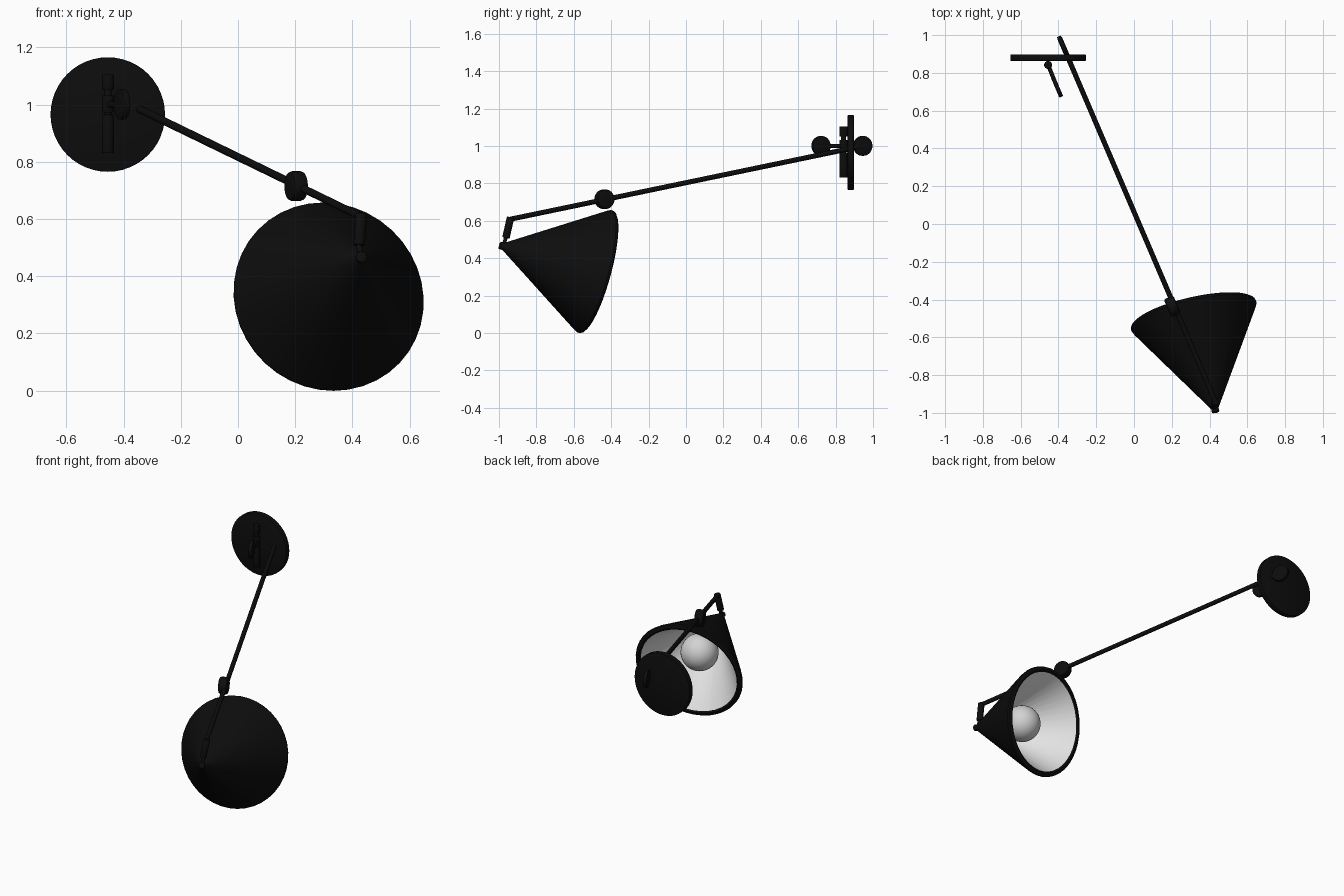
import bpy, math
from mathutils import Vector

if "Cube" in bpy.data.objects:
    bpy.data.objects.remove(bpy.data.objects["Cube"])


def material(name, v):
    m = bpy.data.materials.new(name)
    m.diffuse_color = (v, v, v, 1)
    m.use_nodes = True
    m.node_tree.nodes["Principled BSDF"].inputs["Base Color"].default_value = m.diffuse_color
    return m


black = material("black metal", 0.004)
white = material("white inside", 0.8)
glass = material("bulb glass", 0.65)


def lathe(name, base, axis, profile, mats, rule=None, sides=32):
    """Revolve (radius, height) points round an axis that starts at base."""
    rot = Vector(axis).to_track_quat('Z', 'Y')
    base = Vector(base)
    verts, faces, slots = [], [], []
    for r, h in profile:
        for i in range(sides):
            a = 2 * math.pi * i / sides
            verts.append(base + rot @ Vector((r * math.cos(a), r * math.sin(a), h)))
    for k in range(len(profile) - 1):
        for i in range(sides):
            j = (i + 1) % sides
            faces.append((k * sides + i, k * sides + j, (k + 1) * sides + j, (k + 1) * sides + i))
            slots.append(rule(k) if rule else 0)
    n = (len(profile) - 1) * sides
    faces += [tuple(reversed(range(sides))), tuple(range(n, n + sides))]
    slots += [rule(0) if rule else 0, rule(len(profile) - 2) if rule else 0]
    me = bpy.data.meshes.new(name)
    me.from_pydata(verts, [], faces)
    ob = bpy.data.objects.new(name, me)
    bpy.context.collection.objects.link(ob)
    for m in mats:
        me.materials.append(m)
    for p, s in zip(me.polygons, slots):
        p.material_index = s
    bpy.ops.object.select_all(action='DESELECT')
    ob.select_set(True)
    bpy.context.view_layer.objects.active = ob
    bpy.ops.object.shade_smooth_by_angle(angle=math.radians(35))
    return ob


def rod(name, a, b, r, bevel=0.0, sides=24):
    """Cylinder between two points, with optionally softened ends."""
    d = Vector(b) - Vector(a)
    n = d.length
    prof = [(r, 0), (r, n)]
    if bevel:
        s = bevel * 0.3
        prof = [(r - bevel, 0), (r - s, s), (r, bevel),
                (r, n - bevel), (r - s, n - s), (r - bevel, n)]
    return lathe(name, a, d, prof, [black], sides=sides)


# Wall plate
rod("wall_plate", (-0.455, 0.864, 0.965), (-0.455, 0.897, 0.965), 0.2, 0.003, 48)

# Upright pivot on the plate
for name, z0, z1, r in (("pivot_lower", 0.83, 0.965, 0.021), ("pivot_core", 0.95, 1.07, 0.013),
                        ("pivot_middle", 0.972, 1.032, 0.021), ("pivot_upper", 1.05, 1.105, 0.021)):
    rod(name, (-0.455, 0.842, z0), (-0.455, 0.842, z1), r, 0.003)

# Long arm and its direction
tail, tip = Vector((-0.394, 0.985, 1.008)), Vector((0.43, -0.94, 0.608))
rod("long_arm", tail, tip, 0.0135)
side = Vector((tip.y - tail.y, tail.x - tip.x, 0)).normalized()


def knuckle(name, centre, r, width, bevel):
    c = Vector(centre)
    rod(name, c - side * width / 2, c + side * width / 2, r, bevel, 32)


# Round hinge discs and the arm weight
knuckle("front_hinge_disc", (-0.406, 0.722, 1.0), 0.053, 0.022, 0.003)
knuckle("rear_hinge_disc", (-0.377, 0.945, 1.0), 0.053, 0.022, 0.003)
knuckle("arm_weight", (0.203, -0.436, 0.715), 0.052, 0.055, 0.012)
rod("short_stem", (-0.455, 0.842, 1.0), (-0.406, 0.722, 1.0), 0.011)

# Hanger from the arm tip to the shade
rod("hanger_sleeve", (0.431, -0.938, 0.618), (0.423, -0.963, 0.508), 0.02, 0.003)
rod("hanger_pin", (0.423, -0.963, 0.51), (0.43, -0.978, 0.46), 0.01)

# Cone shade: black outside and rim, white inside
apex = Vector((0.43, -0.985, 0.465))
axis = (Vector((0.315, -0.48, 0.327)) - apex).normalized()
shade = [(0.014, 0.0), (0.331, 0.51), (0.340, 0.528), (0.338, 0.539), (0.329, 0.545),
         (0.316, 0.545), (0.306, 0.538), (0.012, 0.06)]
lathe("cone_shade", apex, axis, shade, [black, white], lambda k: int(k == 6), 40)
rod("shade_cap", apex - axis * 0.012, apex + axis * 0.03, 0.02, 0.003)

# Lamp holder and bulb
rod("lamp_holder", apex + axis * 0.05, apex + axis * 0.26, 0.035)
R = 0.113
ball = [(max(R * math.sin(math.pi * i / 20), 0.001), -R * math.cos(math.pi * i / 20)) for i in range(21)]
lathe("bulb", apex + axis * 0.362, axis, ball, [glass])
